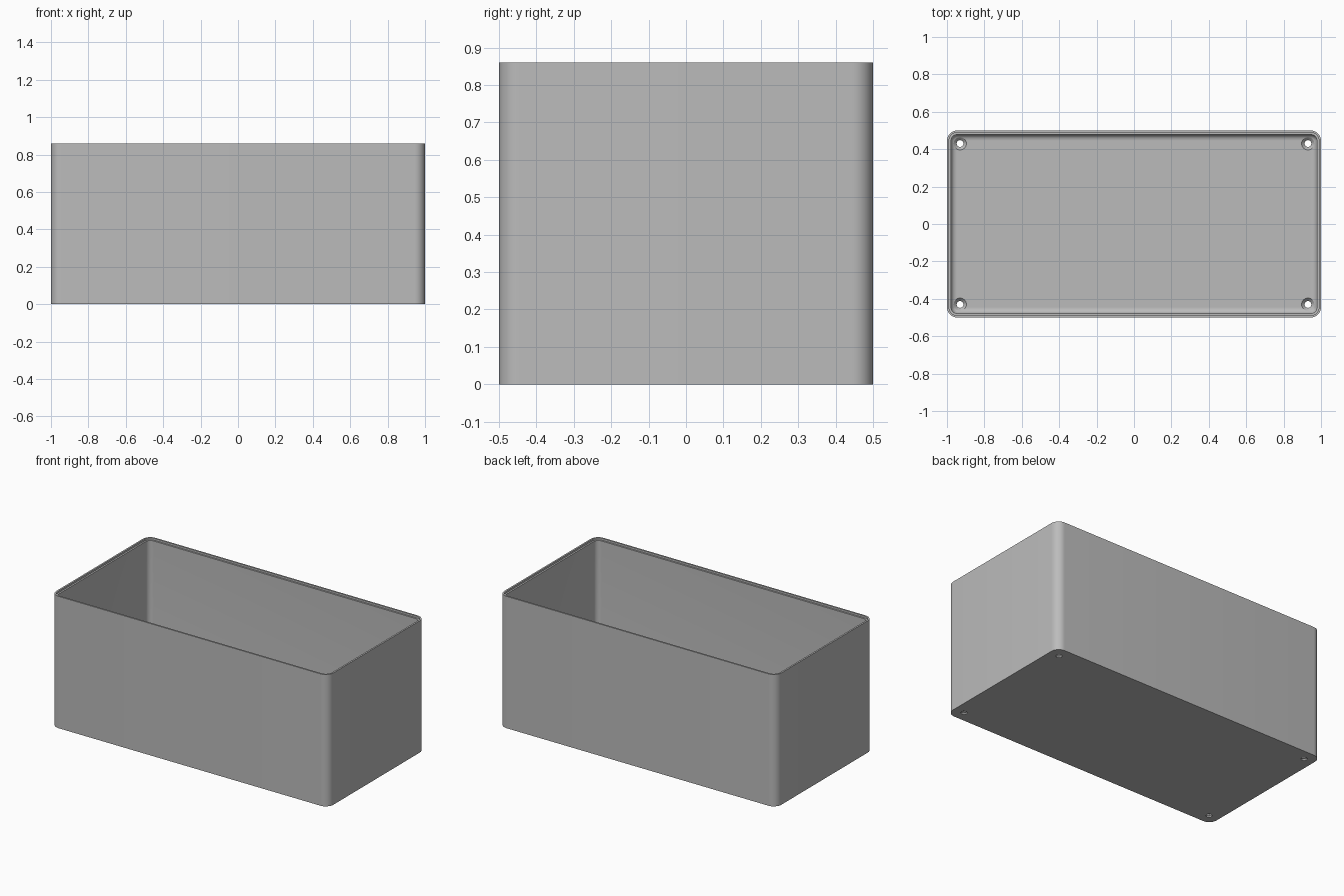
import bpy, bmesh, math

cube = bpy.data.objects.get("Cube")
if cube:
    bpy.data.objects.remove(cube, do_unlink=True)

HALF_X, HALF_Y, HEIGHT = 1.0, 0.5, 0.86
RADIUS, WALL, FLOOR, FILLET = 0.055, 0.022, 0.025, 0.03
LIP_INSET, LIP_DEPTH = 0.011, 0.012

grey = bpy.data.materials.new("plain grey")
grey.use_nodes = True
colour = (0.5, 0.5, 0.5, 1)
grey.diffuse_color = colour
grey.node_tree.nodes["Principled BSDF"].inputs["Base Color"].default_value = colour


def finish(bm, name):
    bmesh.ops.recalc_face_normals(bm, faces=bm.faces)
    mesh = bpy.data.meshes.new(name)
    bm.to_mesh(mesh)
    bm.free()
    mesh.materials.append(grey)
    obj = bpy.data.objects.new(name, mesh)
    bpy.context.collection.objects.link(obj)
    return obj


def loft(bm, rings):
    """Skin closed rings of points in order and cap both ends."""
    rings = [[bm.verts.new(p) for p in ring] for ring in rings]
    for a, b in zip(rings, rings[1:]):
        for i in range(len(a)):
            j = (i + 1) % len(a)
            bm.faces.new((a[i], a[j], b[j], b[i]))
    bm.faces.new(rings[0])
    bm.faces.new(rings[-1])


def rounded_rectangle(inset, z, steps=10):
    r = max(RADIUS - inset, 0.008)
    cx, cy = HALF_X - inset - r, HALF_Y - inset - r
    points = []
    for k, (sx, sy) in enumerate(((1, 1), (-1, 1), (-1, -1), (1, -1))):
        for i in range(steps + 1):
            a = math.pi / 2 * (k + i / steps)
            points.append((sx * cx + r * math.cos(a), sy * cy + r * math.sin(a), z))
    return points


# Box shell: outer wall, stepped rim, inner wall, rounded floor edge
profile = [(0, 0), (0, HEIGHT), (LIP_INSET, HEIGHT),
           (LIP_INSET, HEIGHT - LIP_DEPTH), (WALL, HEIGHT - LIP_DEPTH)]
for i in range(9):
    a = math.pi / 2 * i / 8
    profile.append((WALL + FILLET * (1 - math.cos(a)),
                    FLOOR + FILLET * (1 - math.sin(a))))
bm = bmesh.new()
loft(bm, [rounded_rectangle(inset, z) for inset, z in profile])
box = finish(bm, "open_box")

# Countersunk screw holes in the floor corners
bm = bmesh.new()
for x in (-0.93, 0.93):
    for y in (-0.43, 0.43):
        loft(bm, [[(x + r * math.cos(t * math.pi / 16),
                    y + r * math.sin(t * math.pi / 16), z) for t in range(32)]
                  for r, z in ((0.018, -0.02), (0.018, 0.009),
                               (0.034, FLOOR), (0.034, 0.1))])
cutter = finish(bm, "screw_hole_cutter")
cutter.hide_render = True

cut = box.modifiers.new("screw_holes", "BOOLEAN")
cut.operation = "DIFFERENCE"
cut.solver = "EXACT"
cut.object = cutter
bpy.ops.object.select_all(action="DESELECT")
box.select_set(True)
bpy.context.view_layer.objects.active = box
bpy.ops.object.modifier_apply(modifier=cut.name)
bpy.data.objects.remove(cutter, do_unlink=True)
bpy.ops.object.shade_smooth_by_angle(angle=math.radians(30))
